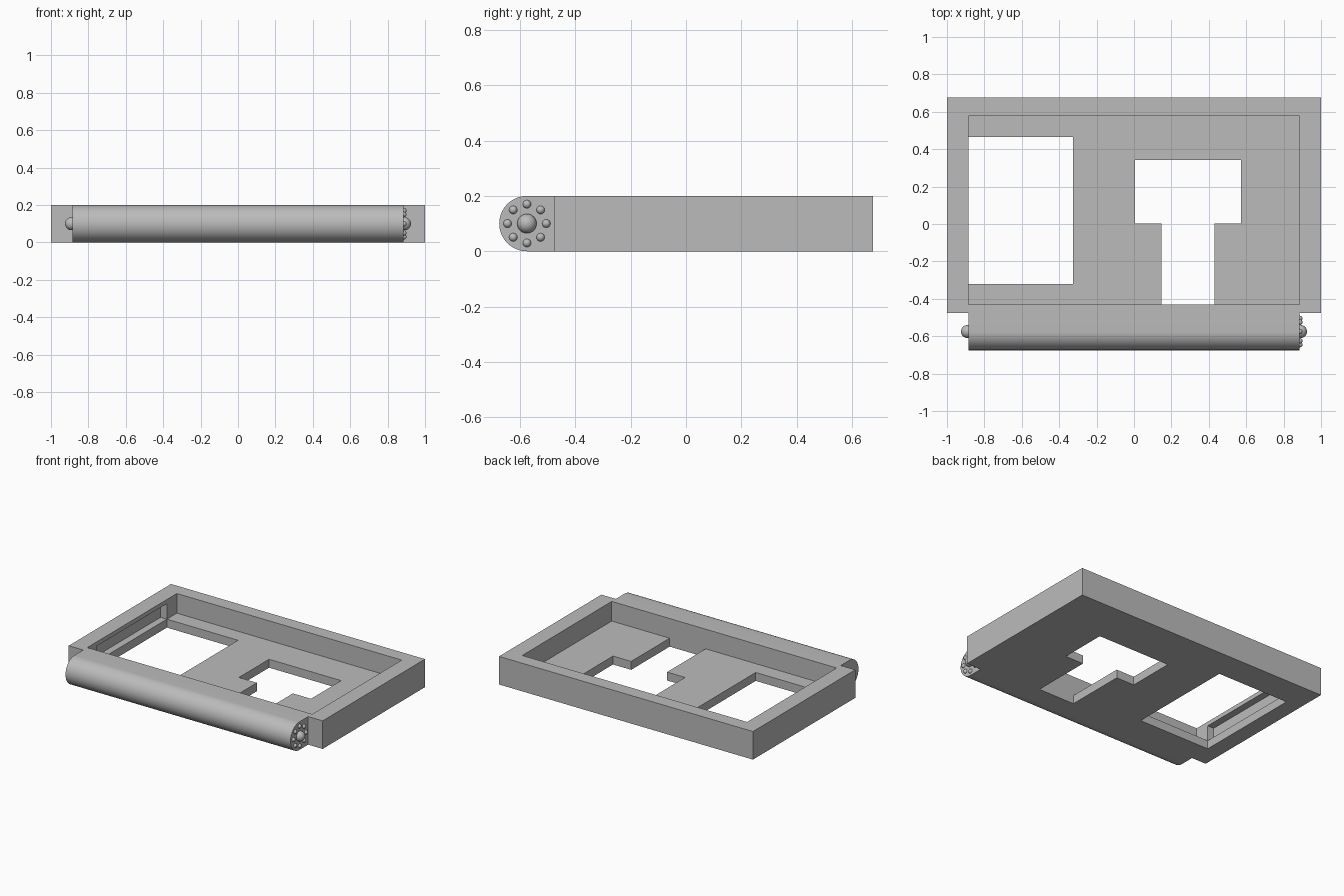
import bpy
import bmesh
from math import cos, sin, pi, radians

cube = bpy.data.objects.get("Cube")
if cube:
    bpy.data.objects.remove(cube, do_unlink=True)

grey = bpy.data.materials.new("plain grey")
grey.use_nodes = True
colour = (0.5, 0.5, 0.5, 1)
grey.diffuse_color = colour
grey.node_tree.nodes["Principled BSDF"].inputs["Base Color"].default_value = colour

INNER = 0.886       # half width of the recess and the barrel
FLOOR = 0.06        # floor thickness
HEIGHT = 0.2
AXIS_Y, AXIS_Z, RADIUS = -0.575, 0.1, 0.1


def finish(name, bm):
    bmesh.ops.recalc_face_normals(bm, faces=bm.faces)
    mesh = bpy.data.meshes.new(name)
    bm.to_mesh(mesh)
    bm.free()
    mesh.materials.append(grey)
    obj = bpy.data.objects.new(name, mesh)
    bpy.context.collection.objects.link(obj)
    return obj


def prism(name, points, offset):
    """Extrude a closed outline along an offset."""
    bm = bmesh.new()
    face = bm.faces.new([bm.verts.new(p) for p in points])
    extruded = bmesh.ops.extrude_face_region(bm, geom=[face])["geom"]
    verts = [g for g in extruded if isinstance(g, bmesh.types.BMVert)]
    bmesh.ops.translate(bm, verts=verts, vec=offset)
    return finish(name, bm)


def box(name, x0, x1, y0, y1, z0, z1):
    corners = [(x0, y0, z0), (x1, y0, z0), (x1, y1, z0), (x0, y1, z0)]
    return prism(name, corners, (0, 0, z1 - z0))


def combine(target, tool, operation):
    mod = target.modifiers.new(tool.name, 'BOOLEAN')
    mod.operation = operation
    mod.solver = 'EXACT'
    mod.object = tool
    bpy.context.view_layer.objects.active = target
    bpy.ops.object.modifier_apply(modifier=mod.name)
    bpy.data.objects.remove(tool, do_unlink=True)


def ball(name, x, y, z, radius, segments):
    bm = bmesh.new()
    bmesh.ops.create_uvsphere(bm, u_segments=segments, v_segments=segments // 2, radius=radius)
    bmesh.ops.translate(bm, verts=bm.verts, vec=(x, y, z))
    for f in bm.faces:
        f.smooth = True
    return finish(name, bm)


# Tray block with a rounded barrel along the front
tray = box("tray", -1, 1, -0.476, 0.675, 0, HEIGHT)
steps = 32
profile = [(-INNER, -0.45, 0), (-INNER, -0.45, HEIGHT)]
for i in range(steps + 1):
    a = pi / 2 + pi * i / steps
    profile.append((-INNER, AXIS_Y + RADIUS * cos(a), AXIS_Z + RADIUS * sin(a)))
combine(tray, prism("barrel", profile, (2 * INNER, 0, 0)), 'UNION')

# Recess, side window with its slot in the left-hand wall, and T-shaped opening
combine(tray, box("recess", -INNER, INNER, -0.43, 0.577, FLOOR, 0.3), 'DIFFERENCE')
combine(tray, box("window", -INNER, -0.325, -0.32, 0.465, -0.1, 0.1), 'DIFFERENCE')
combine(tray, box("wall_slot", -INNER - 0.05, -0.8, -0.32, 0.465, FLOOR, 0.17), 'DIFFERENCE')
tee = [(0.005, 0.003), (0.147, 0.003), (0.147, -0.43), (0.43, -0.43),
       (0.43, 0.003), (0.573, 0.003), (0.573, 0.342), (0.005, 0.342)]
combine(tray, prism("tee", [(x, y, -0.1) for x, y in tee], (0, 0, 0.2)), 'DIFFERENCE')

bpy.ops.object.select_all(action='DESELECT')
tray.select_set(True)
bpy.context.view_layer.objects.active = tray
bpy.ops.object.shade_smooth_by_angle(angle=radians(30))

# Round knobs on the barrel ends, with a ring of studs on one end
for side, x in (("left", 0.89), ("right", -0.89)):
    ball(side + "_knob", x, AXIS_Y, AXIS_Z, 0.035, 32)
for i in range(8):
    a = 2 * pi * i / 8
    ball(f"stud_{i + 1}", INNER, AXIS_Y + 0.07 * cos(a), AXIS_Z + 0.07 * sin(a), 0.015, 16)
